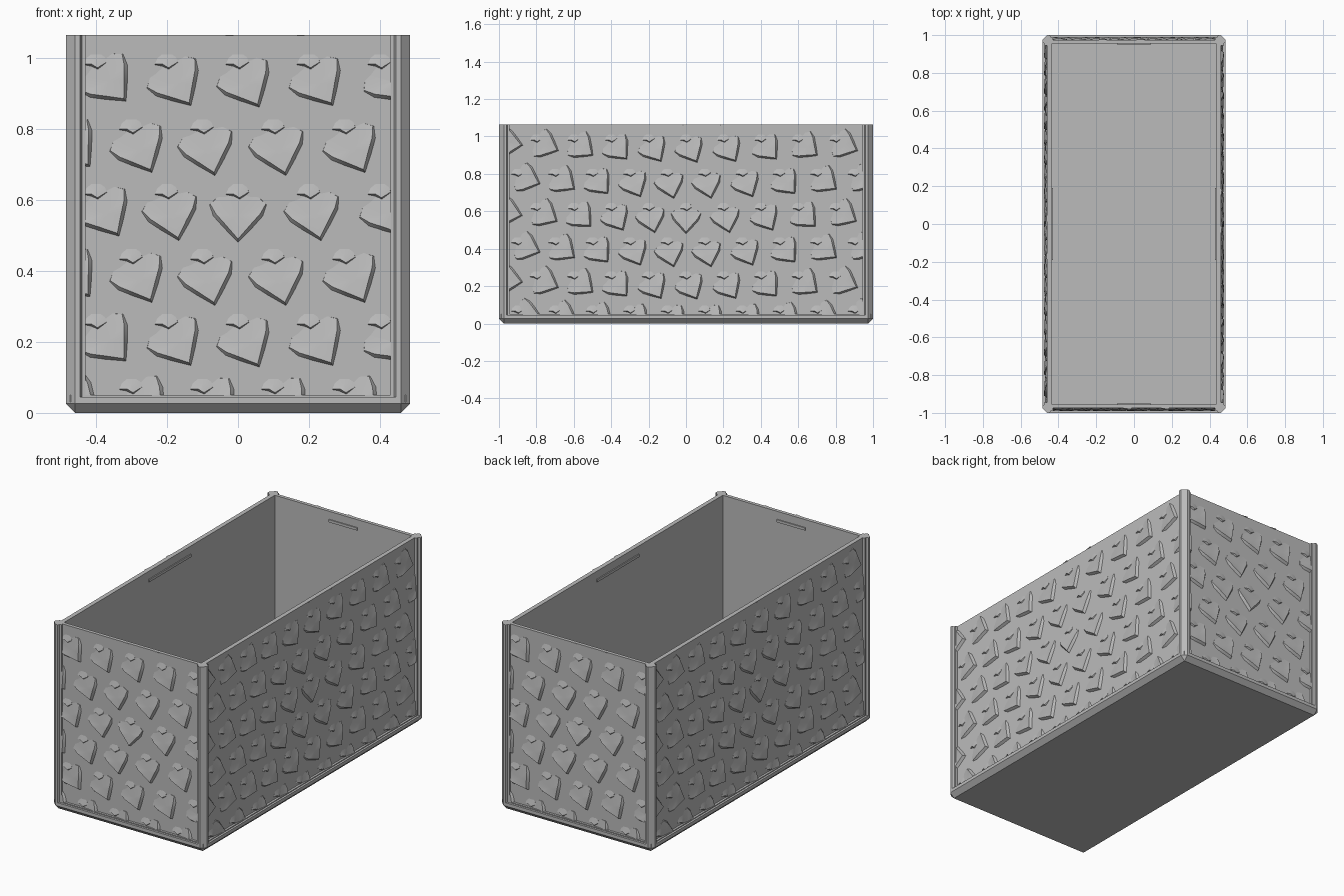
import bpy, bmesh, math
from mathutils import Matrix, Vector

if "Cube" in bpy.data.objects:
    bpy.data.objects.remove(bpy.data.objects["Cube"], do_unlink=True)

HX, HY, TOP = 0.485, 1.0, 1.065     # outer half sizes and height
RECESS = 0.025                      # panel depth behind the frame
FLOOR = 0.05
INX, INY = 0.435, 0.955             # cavity half sizes

grey = bpy.data.materials.new("plain grey")
grey.use_nodes = True
colour = (0.5, 0.5, 0.5, 1)
grey.diffuse_color = colour
grey.node_tree.nodes["Principled BSDF"].inputs["Base Color"].default_value = colour


def finish(name, bm, smooth=False):
    bmesh.ops.recalc_face_normals(bm, faces=bm.faces)
    mesh = bpy.data.meshes.new(name)
    bm.to_mesh(mesh)
    bm.free()
    mesh.materials.append(grey)
    obj = bpy.data.objects.new(name, mesh)
    bpy.context.collection.objects.link(obj)
    if smooth:
        bpy.ops.object.select_all(action='DESELECT')
        obj.select_set(True)
        bpy.context.view_layer.objects.active = obj
        bpy.ops.object.shade_smooth_by_angle(angle=math.radians(35))
    return obj


def box_mesh(lo, hi):
    bm = bmesh.new()
    lo, hi = Vector(lo), Vector(hi)
    bmesh.ops.create_cube(bm, size=1, matrix=Matrix.Translation((lo + hi) / 2)
                          @ Matrix.Diagonal((*(hi - lo), 1)))
    return bm


# Chamfered base tray and the stepped rail above it
bm = box_mesh((-HX, -HY, 0), (HX, HY, 0.045))
edges = [e for e in bm.edges if any(v.co.z < 0.01 for v in e.verts)]
bmesh.ops.bevel(bm, geom=edges, offset=0.026, segments=1, affect='EDGES')
finish("base", bm)
finish("floor_step", box_mesh((-HX + 0.012, -HY + 0.012, 0.03),
                              (HX - 0.012, HY - 0.012, FLOOR)))

# Walls and the grip bars inside them
for s, side in ((1, "left"), (-1, "right")):
    x0, x1 = sorted((s * INX, s * (HX - RECESS)))
    finish(side + "_wall", box_mesh((x0, -INY, 0.03), (x1, INY, TOP)))
    x0, x1 = sorted((s * (INX - 0.006), s * (INX + 0.004)))
    finish(side + "_grip_bar", box_mesh((x0, -0.19, 1.005), (x1, 0.19, 1.02)))
for s, side in ((1, "back"), (-1, "front")):
    y0, y1 = sorted((s * INY, s * (HY - RECESS)))
    finish(side + "_wall", box_mesh((-INX, y0, 0.03), (INX, y1, TOP)))
    y0, y1 = sorted((s * (INY - 0.006), s * (INY + 0.004)))
    finish(side + "_grip_bar", box_mesh((-0.09, y0, 1.005), (0.09, y1, 1.02)))

# Corner posts: (inset from x side, inset from y side)
PROFILE = [(.026, 0), (.04, 0), (.045, .012), (.055, .012), (.055, .045), (.05, .045),
           (.05, .055), (.012, .055), (.012, .045), (0, .04), (0, .026)]
for sx, nx in ((1, "left"), (-1, "right")):
    for sy, ny in ((1, "back"), (-1, "front")):
        bm = bmesh.new()
        ring = [bm.verts.new((sx * (HX - a), sy * (HY - b), 0.03)) for a, b in PROFILE]
        face = bm.faces.new(ring)
        up = bmesh.ops.extrude_face_region(bm, geom=[face])["geom"]
        bmesh.ops.translate(bm, vec=(0, 0, TOP - 0.03),
                            verts=[v for v in up if isinstance(v, bmesh.types.BMVert)])
        finish(f"{ny}_{nx}_post", bm)

# Scale flap: raised rim (u, v, height), right half mirrored from the left
HALF_RIM = [(-.078, -.022, .003), (-.062, -.05, .011), (-.035, -.08, .014)]
RIM = HALF_RIM + [(0, -.12, .016)] + [(-u, v, h) for u, v, h in reversed(HALF_RIM)]
BACK = [(.045, .01), (0, .02), (-.045, .01)]
# Small hook at the root of each scale
HOOK_RIM = [(-.034, .006, .002), (-.012, .006, .008), (.004, -.004, .009), (.03, .012, .002)]
HOOK_BACK = [(.02, .04), (-.02, .04)]


def add_flap(bm, rim, back, crown, lip, spot, angle):
    """Raised flap with a sloping ledge along its lower rim."""
    c, s = math.cos(angle), math.sin(angle)

    def vert(u, v, h):
        return bm.verts.new((spot[0] + c * u - s * v, -h, spot[1] + s * u + c * v))

    top = [vert(*p) for p in rim]
    end = len(rim) - 1
    foot = []
    for i, (u, v, h) in enumerate(rim):
        a, b = rim[max(i - 1, 0)], rim[min(i + 1, end)]
        d = Vector((b[1] - a[1], a[0] - b[0])).normalized()
        w = lip * (0.4 if i in (0, end) else 1)
        foot.append(vert(u + d.x * w, v + d.y * w, -.002))
    tail = [vert(u, v, -.002) for u, v in back]
    mid = vert(*crown)
    loop = top + tail
    for a, b in zip(loop, loop[1:] + loop[:1]):
        bm.faces.new((a, b, mid))
    for i in range(end):
        bm.faces.new((top[i], foot[i], foot[i + 1], top[i + 1]))
    bm.faces.new((top[0], tail[-1], foot[0]))
    bm.faces.new((top[-1], foot[-1], tail[0]))


def scale_panel(name, half, depth, turn):
    bm = bmesh.new()
    for row in range(-3, 4):
        z = 0.61 + row * 0.183
        shift = 0.1 * (row % 2)
        for col in range(-6, 7):
            u = col * 0.2 + shift
            if abs(u) > half + 0.13:
                continue
            # scales swirl further the farther they lie from the centre
            swirl = math.radians(75) * math.hypot(u, z - 0.61)
            add_flap(bm, RIM, BACK, (0, -.055, .009), .011, (u, z), swirl)
            add_flap(bm, HOOK_RIM, HOOK_BACK, (0, .022, .004), .007, (u, z), 0)
    # trim to the frame opening
    for co, no in (((half, 0, 0), (1, 0, 0)), ((-half, 0, 0), (-1, 0, 0)),
                   ((0, 0, TOP), (0, 0, 1)), ((0, 0, FLOOR), (0, 0, -1))):
        bmesh.ops.bisect_plane(bm, geom=bm.verts[:] + bm.edges[:] + bm.faces[:],
                               plane_co=co, plane_no=no, clear_outer=True)
    bmesh.ops.transform(bm, verts=bm.verts, matrix=Matrix.Rotation(turn, 4, 'Z')
                        @ Matrix.Translation((0, -depth, 0)))
    finish(name, bm, smooth=True)


for k, side in enumerate(("front", "left", "back", "right")):
    half, depth = ((HY, HX) if k % 2 else (HX, HY))
    scale_panel(side + "_scales", half - 0.055, depth - RECESS, k * math.pi / 2)
